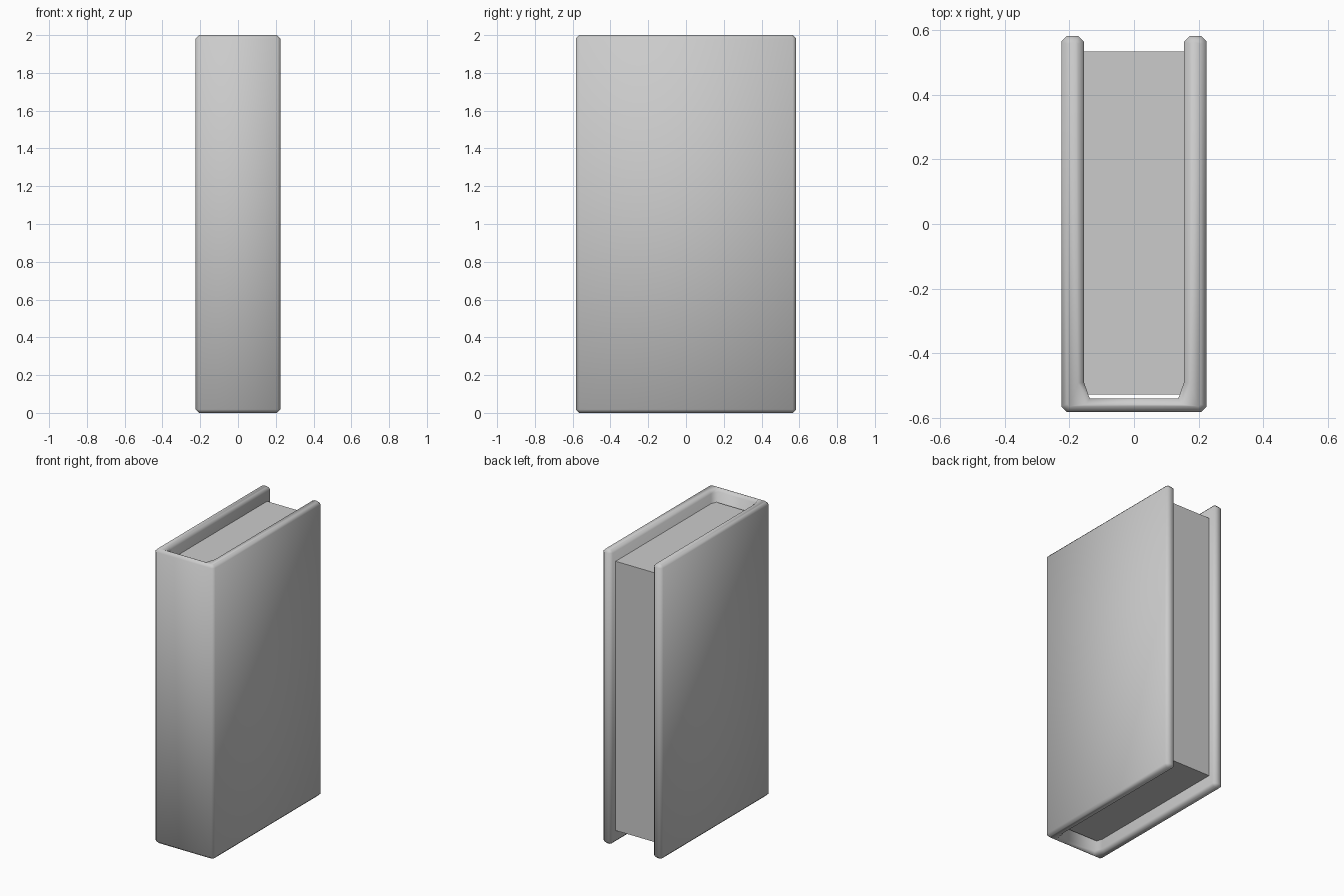
import bpy, bmesh

if "Cube" in bpy.data.objects:
    bpy.data.objects.remove(bpy.data.objects["Cube"])

Z_TOP = 2.0
BEVEL = 0.018


def finish(bm, name, smooth):
    bmesh.ops.recalc_face_normals(bm, faces=bm.faces)
    for f in bm.faces:
        f.smooth = smooth
    mesh = bpy.data.meshes.new(name)
    bm.to_mesh(mesh)
    bm.free()
    obj = bpy.data.objects.new(name, mesh)
    bpy.context.collection.objects.link(obj)
    return obj


# Cover: right half of the U-shaped section, from spine to fore edge and back
half = [(0.207, -0.583), (0.225, -0.565), (0.225, 0.565), (0.207, 0.583),
        (0.173, 0.583), (0.155, 0.565), (0.155, -0.49), (0.137, -0.541)]
profile = half + [(-x, y) for x, y in reversed(half)]

bm = bmesh.new()
base = bm.faces.new([bm.verts.new((x, y, 0)) for x, y in profile])
ext = bmesh.ops.extrude_face_region(bm, geom=[base], use_keep_orig=True)
top_verts = [g for g in ext["geom"] if isinstance(g, bmesh.types.BMVert)]
bmesh.ops.translate(bm, verts=top_verts, vec=(0, 0, Z_TOP))
bmesh.ops.recalc_face_normals(bm, faces=bm.faces)

# Chamfered rims at the head and foot of the cover
rims = [e for e in bm.edges
        if abs(e.verts[0].co.z - e.verts[1].co.z) < 1e-5]
bmesh.ops.bevel(bm, geom=rims, offset=BEVEL, offset_type='OFFSET',
                segments=1, affect='EDGES', clamp_overlap=False)
finish(bm, "cover", True)

# Page block, recessed from the cover on three sides
bm = bmesh.new()
bmesh.ops.create_cube(bm, size=1.0)
bmesh.ops.scale(bm, vec=(0.312, 1.062, 1.83), verts=bm.verts)
bmesh.ops.translate(bm, vec=(0, 0.003, 1.0), verts=bm.verts)
finish(bm, "pages", False)
